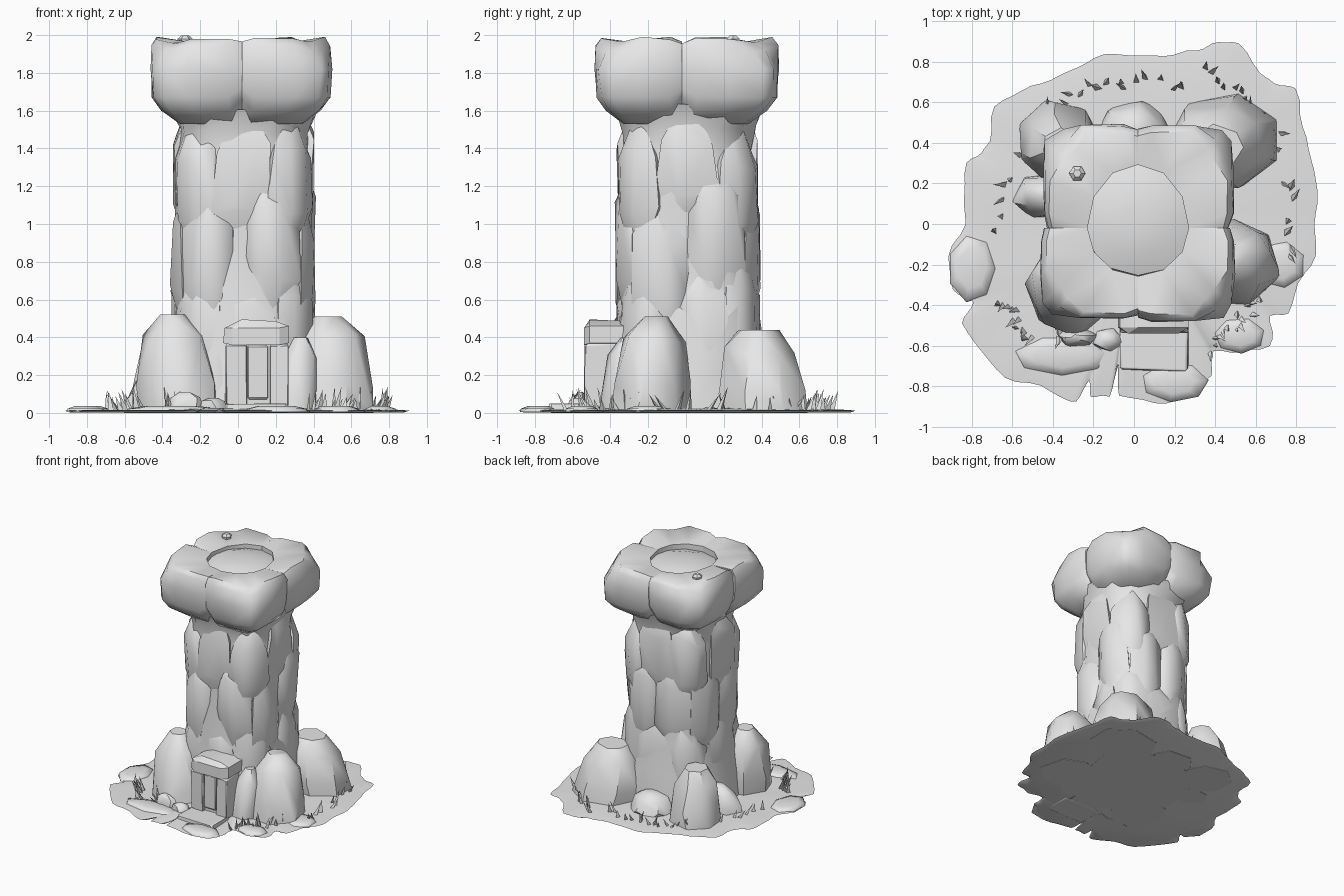
import bpy, bmesh, math, random
from mathutils import Vector, noise

if "Cube" in bpy.data.objects:
    bpy.data.objects.remove(bpy.data.objects["Cube"], do_unlink=True)

random.seed(11)
stone = bpy.data.materials.new("stone_grey")
stone.use_nodes = True
GREY = (0.8, 0.8, 0.8, 1)
stone.diffuse_color = GREY
stone.node_tree.nodes["Principled BSDF"].inputs["Base Color"].default_value = GREY


def polar(r, deg, z=0.0, cx=0.0, cy=0.0):
    a = math.radians(deg)
    return Vector((cx + r * math.cos(a), cy + r * math.sin(a), z))


def finish(name, bm, angle=42):
    bmesh.ops.recalc_face_normals(bm, faces=bm.faces)
    me = bpy.data.meshes.new(name)
    bm.to_mesh(me)
    bm.free()
    me.materials.append(stone)
    ob = bpy.data.objects.new(name, me)
    bpy.context.collection.objects.link(ob)
    bpy.ops.object.select_all(action='DESELECT')
    ob.select_set(True)
    bpy.context.view_layer.objects.active = ob
    bpy.ops.object.shade_smooth_by_angle(angle=math.radians(angle))
    return ob


def loft(name, rings, angle=42):
    """Skin matching rings of points and close both ends."""
    bm = bmesh.new()
    rows = [[bm.verts.new(p) for p in ring] for ring in rings]
    n = len(rows[0])
    for low, high in zip(rows, rows[1:]):
        for i in range(n):
            j = (i + 1) % n
            bm.faces.new((low[i], low[j], high[j], high[i]))
    ends = [bm.faces.new(rows[0][::-1]), bm.faces.new(rows[-1])]
    bmesh.ops.triangulate(bm, faces=ends)
    return finish(name, bm, angle)


def hull(name, points, angle=42):
    """Chiselled convex stone around a few points."""
    bm = bmesh.new()
    for p in points:
        bm.verts.new(p)
    found = bmesh.ops.convex_hull(bm, input=bm.verts)
    loose = {v for v in found["geom_interior"] if isinstance(v, bmesh.types.BMVert)}
    bmesh.ops.delete(bm, geom=list(loose), context='VERTS')
    return finish(name, bm, angle)


def boulder(name, cx, cy, rx, ry, h, lean=(0, 0), sides=7, top=.3):
    """Steep-sided boulder with sloping shoulders and a blunt peak."""
    points = []
    for level, size in ((0, 1), (.3, .97), (.78, .8), (1, top)):
        turn = random.random()
        for i in range(sides):
            a = math.tau * (i + turn + .3 * random.random()) / sides
            s = size * random.uniform(.97, 1.07)
            z = h * level * (random.uniform(.88, 1.05) if 0 < level < 1 else 1)
            points.append((cx + lean[0] * level + rx * s * math.cos(a),
                           cy + lean[1] * level + ry * s * math.sin(a), z))
    hull(name, points, 40)


def box(name, x0, x1, y0, y1, z0, z1, wobble=0.008):
    pts = [Vector((x, y, z)) + Vector([random.uniform(-wobble, wobble) if z > 0 else 0 for _ in "xyz"])
           for x in (x0, x1) for y in (y0, y1) for z in (z0, z1)]
    ob = hull(name, pts, 30)
    bevel = ob.modifiers.new("worn_edges", 'BEVEL')
    bevel.width = 0.01
    return ob


# Ground: thin ragged patch, radius every ten degrees plus narrow notches
radii = [.89, .92, .93, .96, 1.04, .97, 1.03, .91, .84, .83, .85, .82, .82, .86, .90, .82, .88, .85,
         .83, .93, .95, .98, .98, .99, .92, .93, .86, .86, .90, .88, .77, .82, .89, .88, .86, .91]
outline = {i * 10: r for i, r in enumerate(radii)}
outline.update({206: .88, 252: .92, 254: .80, 256: .88, 262: .86, 263.5: .71, 265: .85,
                297: .84, 302: .74, 318: .9, 326: .81, 45: .98, 65: .99, 155: .83})
corner_list = [(a, outline[a]) for a in sorted(outline)]
edge = []
for (a, r), (b, s) in zip(corner_list, corner_list[1:] + [(360, radii[0])]):
    for t in (0, .33, .67):
        ease = t * t * (3 - 2 * t)
        edge.append((a + (b - a) * t, r + (s - r) * ease))


def bump(a):
    return 0.02 + 0.012 * noise.noise(polar(2.5, a))


loft("ground", [[polar(r * .97, a, .002) for a, r in edge],
                [polar(r, a, .012) for a, r in edge],
                [polar(r * .95, a, .016) for a, r in edge],
                [polar(.7, a, bump(a)) for a, r in edge],
                [polar(.3, a, .03) for a, r in edge]], 60)


# Tower core: rounded-square rings with uneven sides
def squarish(deg, half, corner):
    return half * (1 + (corner - 1) * abs(math.sin(math.radians(2 * deg))))


levels = [(0, .41), (.3, .375), (.6, .345), (.85, .335), (1.1, .335), (1.35, .33), (1.5, .33), (1.62, .38)]
loft("tower_core", [[polar(squarish(a + 8 * i % 24, half, 1.2) * random.uniform(.96, 1.03), a + 8 * i % 24,
                            z + random.uniform(-.03, .03) * (z > 0), .03, .01) for a in range(0, 360, 24)]
                    for i, (z, half) in enumerate(levels)], 60)

# Tower stones: tall overlapping slabs, pointed at the top, heavier on the corners
for row, (z0, z1) in enumerate(((0, .84), (.52, 1.24), (.95, 1.6))):
    for k in range(8):
        mid = k * 45 + (20 if row == 1 else 0) + random.uniform(-8, 8)
        shift = random.uniform(-.12, .1)
        low, high = (0 if row == 0 else z0 + shift), min(z1 + shift, 1.62)
        pts = []
        for t, spread, push in ((0, 14, -.03), (.25, 24, .015), (.72, 22, .015), (1, 8, -.05)):
            for side in (-1, -.35, .35, 1):
                a = mid + side * spread + random.uniform(-3, 3)
                r = squarish(a, .347, 1.25) + push - .03 * abs(side) + random.uniform(-.012, .01)
                z = low + t * (high - low) + random.uniform(-.05, .05) * (t > 0)
                pts += [polar(r, a, z, .03, .01), polar(.2, a, z, .03, .01)]
        hull(f"wall_stone_{row}_{k}", pts, 50)

# Crown: four big corner stones around a round opening, corners sloping down on top
cx, cy = .02, -.02
corners = {"back_left": (1, 1, .47, .5, .45), "back_right": (-1, 1, .47, .5, .4),
           "front_right": (-1, -1, .485, .44, .46), "front_left": (1, -1, .475, .45, .45)}
for name, (sx, sy, wide, deep, cut) in corners.items():
    outer = [(.0, deep - .01), (wide * .15, deep + .01), (wide * .6, deep + .01), (cut - .03, deep - .01),
             (wide - .01, deep - .07), (wide, deep * .5), (wide, deep * .15), (wide - .02, .0)]
    inner = [polar(.25, a, 0) for a in (0, 30, 60, 90)]
    rings = []
    for z, s in ((1.53, .68), (1.6, .88), (1.67, .98), (1.82, 1), (1.94, .99), (1.985, .93)):
        ring = []
        for i, (x, y) in enumerate(outer):
            f = s * random.uniform(.985, 1.01)
            seam = i in (0, 7)
            if i in (3, 4) and z > 1.9:
                f *= .92 if z < 1.95 else .86
            dip = .05 if seam and z < 1.7 else (-.02 if seam or i in (3, 4) else 0) * (z > 1.9)
            ring.append((cx + sx * x * f, cy + sy * y * f,
                         z + dip + (random.uniform(-.012, .008) if z > 1.9 else 0)))
        for p in inner:
            ring.append((cx + sx * p.x, cy + sy * p.y * (1.25 if sy > 0 else .95), min(z, 1.955)))
        rings.append(ring)
    loft("crown_stone_" + name, rings, 50)

# Crown floor: low dome inside the opening, and a pebble on the rim
loft("crown_floor", [[polar(r * random.uniform(.96, 1.02), a, z, .02, .03) for a in range(0, 360, 30)]
                     for z, r in ((1.55, .3), (1.91, .29), (1.945, .18), (1.955, .06))], 60)
hull("crown_pebble", [polar(r, a, z, -.28, .25) for z, r in ((1.95, .035), (1.98, .04), (1.998, .02))
                      for a in range(0, 360, 60)])

# Boulders round the foot
boulder("boulder_front_left", .48, -.19, .24, .21, .51, (0, .03))
boulder("boulder_front_right", -.31, -.33, .22, .22, .52, (-.04, .04))
boulder("boulder_back_left", .45, .41, .27, .24, .44, (-.04, -.03), top=.45)
boulder("boulder_back_right", -.38, .41, .2, .2, .44, (.02, -.03), top=.45)
boulder("boulder_back", .0, .46, .17, .15, .17, sides=6)
boulder("boulder_right", -.46, .14, .15, .11, .22, (.05, 0), sides=6)
boulder("boulder_beside_door", -.14, -.28, .18, .12, .69, (0, .04), top=.65)
boulder("small_rock_a", -.28, -.56, .1, .05, .11, sides=5)
boulder("small_rock_b", -.13, -.57, .08, .06, .08, sides=5)
boulder("boulder_left_of_door", .3, -.34, .12, .12, .4, (.03, .03))
for i, (x, y, rx, ry) in enumerate(((-.8, -.22, .12, .17), (.2, -.78, .17, .1), (-.35, -.65, .25, .1),
                                    (.52, -.55, .13, .09), (.72, -.2, .13, .12))):
    hull(f"flat_stone_{i}", [(x + s * rx * math.cos(a), y + s * ry * math.sin(a), z)
                             for s, z in ((1, .005), (.95, .022), (.6, .036))
                             for a in [math.tau * k / 7 + i for k in range(7)]], 60)

# Doorway: step, jambs, lintel and a recessed panel
box("door_step", -.07, .27, -.72, -.5, 0, .045)
box("door_wall", -.04, .24, -.51, -.25, 0, .42, 0)
box("door_jamb_right", -.07, .045, -.535, -.35, .03, .37)
box("door_jamb_left", .17, .26, -.535, -.35, .03, .37)
box("door_panel", .05, .16, -.525, -.4, .07, .36, 0)
hull("door_lintel", [(x, y, z) for y, grow in ((-.51, .01), (-.3, 0)) for x, z in
                     ((-.08, .37), (-.07, .45), (.02, .485 + grow), (.2, .485), (.27, .46), (.27, .37))] +
     [(x, -.54, z) for x in (-.03, .22) for z in (.36, .45)], 30)

# Grass: leaning blades gathered in arcs round the edge
arcs = [(42, 66, .83, 9), (70, 130, .71, 15), (145, 190, .68, 6), (210, 228, .76, 12), (232, 240, .68, 5),
        (300, 338, .72, 18), (340, 380, .78, 8), (385, 400, .83, 4)]
bm = bmesh.new()
for a0, a1, radius, count in arcs:
    for k in range(count):
        a = a0 + (a1 - a0) * (k + random.random()) / count
        base = polar(radius + random.uniform(-.05, .02), a, .01)
        height, width = random.uniform(.06, .13), random.uniform(.012, .022)
        lean = polar(random.uniform(.01, .07), a + random.uniform(-60, 60))
        feet = [bm.verts.new(base + polar(width, a + t)) for t in (0, 120, 240)]
        tip = bm.verts.new(base + lean + Vector((0, 0, height)))
        for i in range(3):
            bm.faces.new((feet[i], feet[(i + 1) % 3], tip))
finish("grass_blades", bm, 30)
